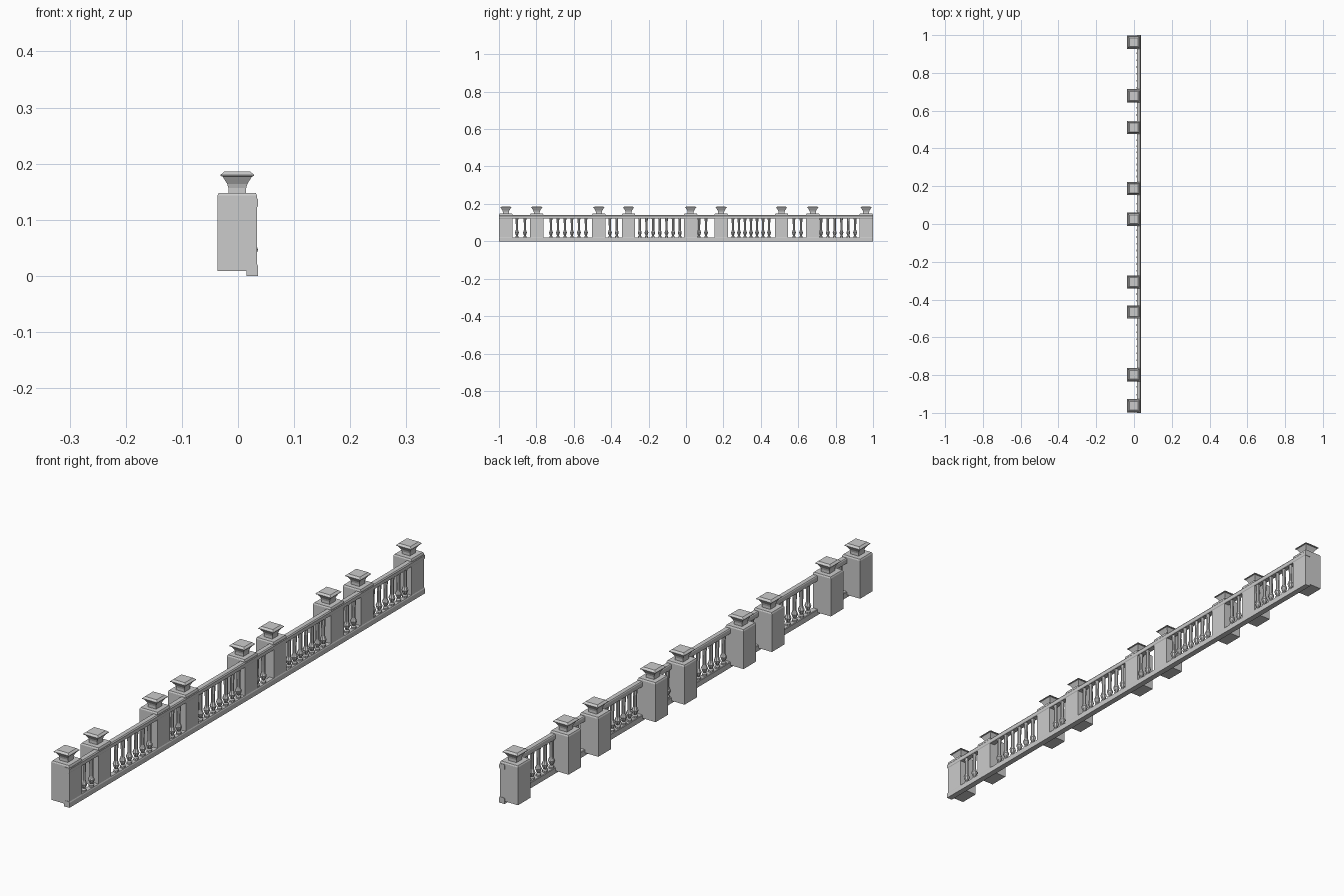
import bpy, bmesh, math

if "Cube" in bpy.data.objects:
    bpy.data.objects.remove(bpy.data.objects["Cube"])

def finish(name, bm):
    bmesh.ops.recalc_face_normals(bm, faces=bm.faces[:])
    me = bpy.data.meshes.new(name)
    bm.to_mesh(me)
    bm.free()
    ob = bpy.data.objects.new(name, me)
    bpy.context.collection.objects.link(ob)
    return ob

def loft(name, profile, sides, loc, turn=0.0):
    """Stack rings of (radius, z) into a closed turned or square solid."""
    bm = bmesh.new()
    rings = []
    for r, z in profile:
        rings.append([bm.verts.new((loc[0] + r * math.cos(turn + 2 * math.pi * i / sides),
                                    loc[1] + r * math.sin(turn + 2 * math.pi * i / sides), z))
                      for i in range(sides)])
    for a, b in zip(rings, rings[1:]):
        for i in range(sides):
            j = (i + 1) % sides
            bm.faces.new((a[i], a[j], b[j], b[i]))
    bm.faces.new(rings[0])
    bm.faces.new(rings[-1])
    return finish(name, bm)

def square(name, profile, loc):
    """Square loft: profile gives half widths."""
    return loft(name, [(h * math.sqrt(2), z) for h, z in profile], 4, loc, math.pi / 4)

def rail(name, section):
    """Extrude an x-z cross-section along the whole length."""
    bm = bmesh.new()
    f = bm.faces.new([bm.verts.new((x, -1, z)) for x, z in section])
    g = bmesh.ops.extrude_face_region(bm, geom=[f])
    bmesh.ops.translate(bm, vec=(0, 2, 0),
                        verts=[v for v in g['geom'] if isinstance(v, bmesh.types.BMVert)])
    return finish(name, bm)

# Posts with chamfered tops and flared caps
posts = [-0.963, -0.798, -0.466, -0.307, 0.025, 0.188, 0.511, 0.678, 0.963]
for y in posts:
    square("post", [(0.0355, 0.009), (0.0355, 0.143), (0.033, 0.148)], (-0.0013, y))
    square("post_cap", [(0.016, 0.147), (0.016, 0.157), (0.018, 0.164), (0.023, 0.172),
                        (0.026, 0.177), (0.030, 0.178), (0.030, 0.180), (0.023, 0.186)],
           (-0.0013, y))

# Bottom and top rails
rail("bottom_rail", [(0.015, 0), (0.036, 0), (0.036, 0.017), (0.034, 0.021),
                     (0.017, 0.021), (0.015, 0.019)])
rail("top_rail", [(0.015, 0.122), (0.034, 0.122), (0.036, 0.125), (0.036, 0.136),
                  (0.033, 0.140), (0.017, 0.140), (0.015, 0.137)])

# Balusters: (first y, last y, count) for each bay
baluster = [(0.009, 0.02), (0.009, 0.027), (0.005, 0.031), (0.009, 0.039), (0.0115, 0.047),
            (0.009, 0.053), (0.0065, 0.060), (0.0065, 0.085), (0.0075, 0.115), (0.0085, 0.123)]
bays = [(-0.904, -0.861, 2), (-0.722, -0.535, 6), (-0.407, -0.370, 2), (-0.247, -0.033, 7),
        (0.070, 0.107, 2), (0.251, 0.444, 7), (0.577, 0.615, 2), (0.722, 0.904, 6)]
for a, b, n in bays:
    for i in range(n):
        loft("baluster", baluster, 8, (0.025, a + (b - a) * i / (n - 1)), math.pi / 8)
